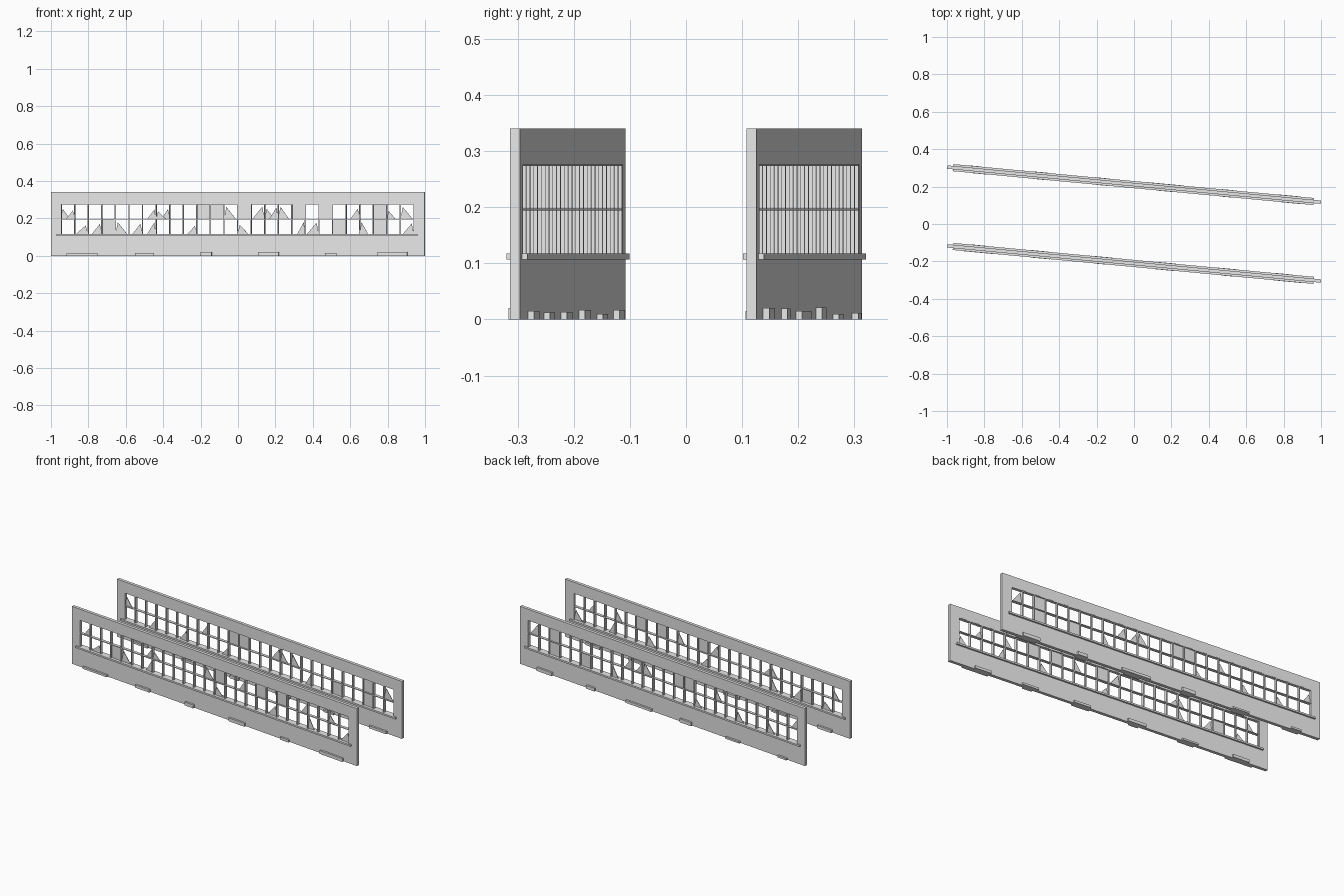
import bpy, bmesh, math, random
from mathutils import Matrix

if "Cube" in bpy.data.objects:
    bpy.data.objects.remove(bpy.data.objects["Cube"])

random.seed(4)
ANGLE = -math.atan(0.094)
LENGTH, THICK, HEIGHT = 2.007, 0.018, 0.34
X0, X1, Z0, Z1 = -0.95, 0.945, 0.115, 0.276      # window opening
MID, COUNT = 0.196, 26
STEP = (X1 - X0) / COUNT

grey = bpy.data.materials.new("pale_grey")
grey.diffuse_color = (0.8, 0.8, 0.8, 1)
grey.use_nodes = True
grey.node_tree.nodes["Principled BSDF"].inputs["Base Color"].default_value = grey.diffuse_color


def finish(name, bm, place):
    bmesh.ops.recalc_face_normals(bm, faces=bm.faces)
    mesh = bpy.data.meshes.new(name)
    bm.to_mesh(mesh)
    bm.free()
    mesh.materials.append(grey)
    ob = bpy.data.objects.new(name, mesh)
    ob.matrix_world = place
    bpy.context.collection.objects.link(ob)
    return ob


def box(bm, x0, x1, y0, y1, z0, z1):
    m = Matrix.Translation(((x0 + x1) / 2, (y0 + y1) / 2, (z0 + z1) / 2))
    bmesh.ops.create_cube(bm, size=1, matrix=m @ Matrix.Diagonal((x1 - x0, y1 - y0, z1 - z0, 1)))


def prism(bm, pts, depth):
    # flat outline in x/z given a thickness along y
    a = [bm.verts.new((x, -depth / 2, z)) for x, z in pts]
    b = [bm.verts.new((x, depth / 2, z)) for x, z in pts]
    bm.faces.new(a)
    bm.faces.new(b[::-1])
    for i in range(len(pts)):
        j = (i + 1) % len(pts)
        bm.faces.new((a[i], b[i], b[j], a[j]))


def build_wall(side, y, panes, rubble_front, rubble_back):
    place = Matrix.Translation((0, y, 0)) @ Matrix.Rotation(ANGLE, 4, 'Z')

    # wall slab with a long window opening
    bm = bmesh.new()
    xs, zs = (-LENGTH / 2, X0, X1, LENGTH / 2), (0, Z0, Z1, HEIGHT)
    g = [[bm.verts.new((x, 0, z)) for x in xs] for z in zs]
    for r in range(3):
        for c in range(3):
            if (r, c) != (1, 1):
                bm.faces.new((g[r][c], g[r][c + 1], g[r + 1][c + 1], g[r + 1][c]))
    wall = finish(side + "_wall", bm, place)
    mod = wall.modifiers.new("thickness", 'SOLIDIFY')
    mod.thickness, mod.offset = THICK, 0

    # window sill
    bm = bmesh.new()
    box(bm, X0 - 0.022, X1 + 0.02, -0.019, 0.019, 0.107, 0.117)
    finish(side + "_sill", bm, place)

    # window bars
    bm = bmesh.new()
    for i in range(COUNT + 1):
        x = X0 + i * STEP
        box(bm, x - 0.003, x + 0.003, -0.008, 0.008, Z0, Z1)
    for z in (MID, Z1 - 0.001):
        box(bm, X0, X1, -0.0085, 0.0085, z - 0.002, z + 0.002)
    finish(side + "_window_bars", bm, place)

    # whole panes (F) and broken shards with the tip to the left or right
    bm = bmesh.new()
    for row, (lo, hi) in zip(panes, ((MID, Z1), (Z0, MID))):
        for i, kind in row.items():
            a, b = X0 + i * STEP, X0 + (i + 1) * STEP
            if kind == 'F':
                box(bm, a, b, -0.0015, 0.0015, lo, hi)
                continue
            top = lo + (hi - lo) * random.uniform(0.5, 0.85)
            w = STEP * random.uniform(0.6, 0.95)
            if kind == 'l':
                prism(bm, [(a, lo), (a + w, lo), (a + 0.2 * w, top)], 0.003)
            else:
                prism(bm, [(b - w, lo), (b, lo), (b - 0.2 * w, top)], 0.003)
    finish(side + "_glass", bm, place)

    # low rubble blocks against both faces of the wall
    bm = bmesh.new()
    for x0, x1, h in rubble_front:
        box(bm, x0, x1, -0.02, -0.005, 0, h)
    for x0, x1, h in rubble_back:
        box(bm, x0, x1, 0.005, 0.02, 0, h)
    finish(side + "_rubble", bm, place)


build_wall("front", -0.211,
           ({0: 'r', 6: 'r', 7: 'l', 12: 'l', 13: 'F', 15: 'r', 17: 'F', 19: 'F', 21: 'r', 24: 'l'},
            {1: 'r', 3: 'F', 4: 'l', 6: 'r', 13: 'l', 18: 'r', 22: 'l', 25: 'r'}),
           [(-0.92, -0.75, 0.012), (-0.55, -0.45, 0.016), (-0.2, -0.14, 0.02),
            (0.11, 0.22, 0.02), (0.47, 0.53, 0.015), (0.75, 0.91, 0.02)],
           [(0.75, 0.85, 0.015), (0.45, 0.55, 0.012), (0.12, 0.225, 0.013),
            (-0.23, -0.117, 0.017), (-0.56, -0.46, 0.01), (-0.88, -0.78, 0.017)])

build_wall("back", 0.2105,
           ({0: 'l', 7: 'r', 10: 'F', 11: 'F', 14: 'r', 15: 'l', 16: 'l', 23: 'F', 25: 'l'},
            {2: 'r', 5: 'r', 9: 'r', 17: 'r', 20: 'F', 23: 'F'}),
           [(-0.88, -0.78, 0.012), (-0.54, -0.46, 0.015), (-0.2, -0.14, 0.018),
            (0.12, 0.22, 0.015), (0.46, 0.53, 0.012), (0.78, 0.9, 0.015)],
           [(0.77, 0.876, 0.02), (0.47, 0.53, 0.019), (0.07, 0.25, 0.015),
            (-0.21, -0.13, 0.021), (-0.55, -0.45, 0.01), (-0.88, -0.82, 0.011)])
